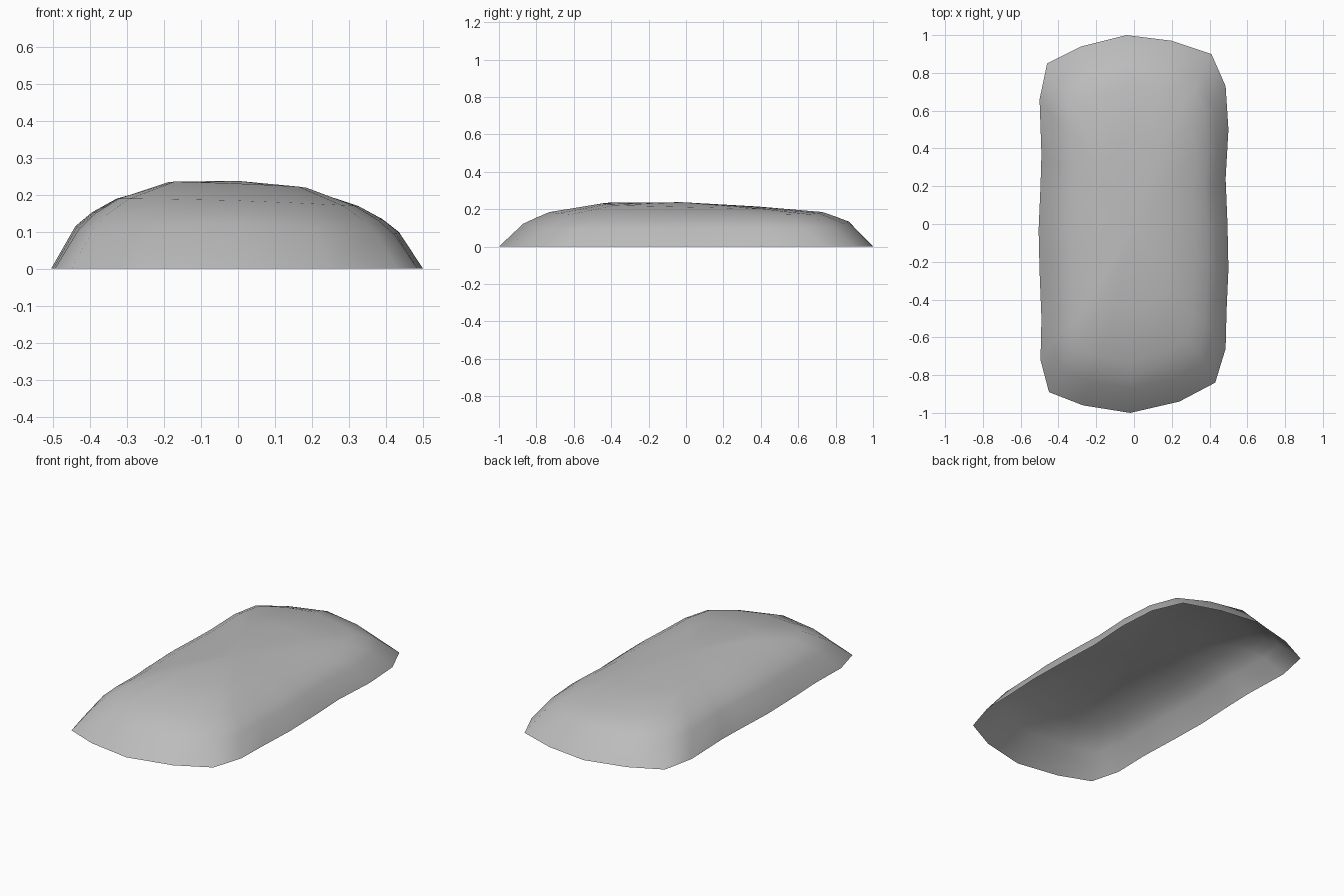
import bpy, bmesh

cube = bpy.data.objects.get("Cube")
if cube:
    bpy.data.objects.remove(cube, do_unlink=True)

# Plain grey material
grey = bpy.data.materials.new("plain grey")
grey.use_nodes = True
colour = (0.5, 0.5, 0.5, 1)
grey.diffuse_color = colour
grey.node_tree.nodes["Principled BSDF"].inputs["Base Color"].default_value = colour

# Uneven ground outline, counterclockwise from the middle of the front
outline = [(-.02, -1), (.24, -.94), (.43, -.84), (.485, -.66), (.49, -.46),
           (.5, -.24), (.495, 0), (.485, .24), (.5, .5), (.485, .73),
           (.41, .9), (.2, .97), (-.04, 1), (-.28, .94), (-.46, .85),
           (-.5, .66), (-.49, .37), (-.495, .2), (-.505, -.03), (-.5, -.25),
           (-.49, -.5), (-.495, -.72), (-.45, -.89), (-.27, -.96)]

# Each ring: width scale, length scale, height, lengthwise tilt, lift at the ends
rings = [(1, 1, 0, 0, 0), (.87, .87, .107, -.05, .25),
         (.78, .8, .143, -.02, .15), (.65, .73, .179, 0, .05),
         (.38, .45, .218, .12, 0)]


def ring_height(x, y, height, tilt, lift):
    ends = 1 + lift * y * y * (1 - 8 * x * x)
    return height * (1 - .17 * x) * (1 - tilt * y) * ends


# Open mound shell built from stacked rings
bm = bmesh.new()
loops = []
for sx, sy, height, tilt, lift in rings:
    loops.append([bm.verts.new((x * sx, y * sy,
                                ring_height(x * sx, y * sy, height, tilt, lift)))
                  for x, y in outline])
count = len(outline)
for low, high in zip(loops, loops[1:]):
    for i in range(count):
        j = (i + 1) % count
        bm.faces.new((low[i], low[j], high[j], high[i]))

# Gently crowned top
crown = bm.verts.new((0, -.02, .237))
for i in range(count):
    bm.faces.new((loops[-1][i], loops[-1][(i + 1) % count], crown))
for face in bm.faces:
    face.smooth = True

mesh = bpy.data.meshes.new("mound_shell")
bm.to_mesh(mesh)
bm.free()
mesh.materials.append(grey)
mound = bpy.data.objects.new("mound_shell", mesh)
bpy.context.collection.objects.link(mound)
